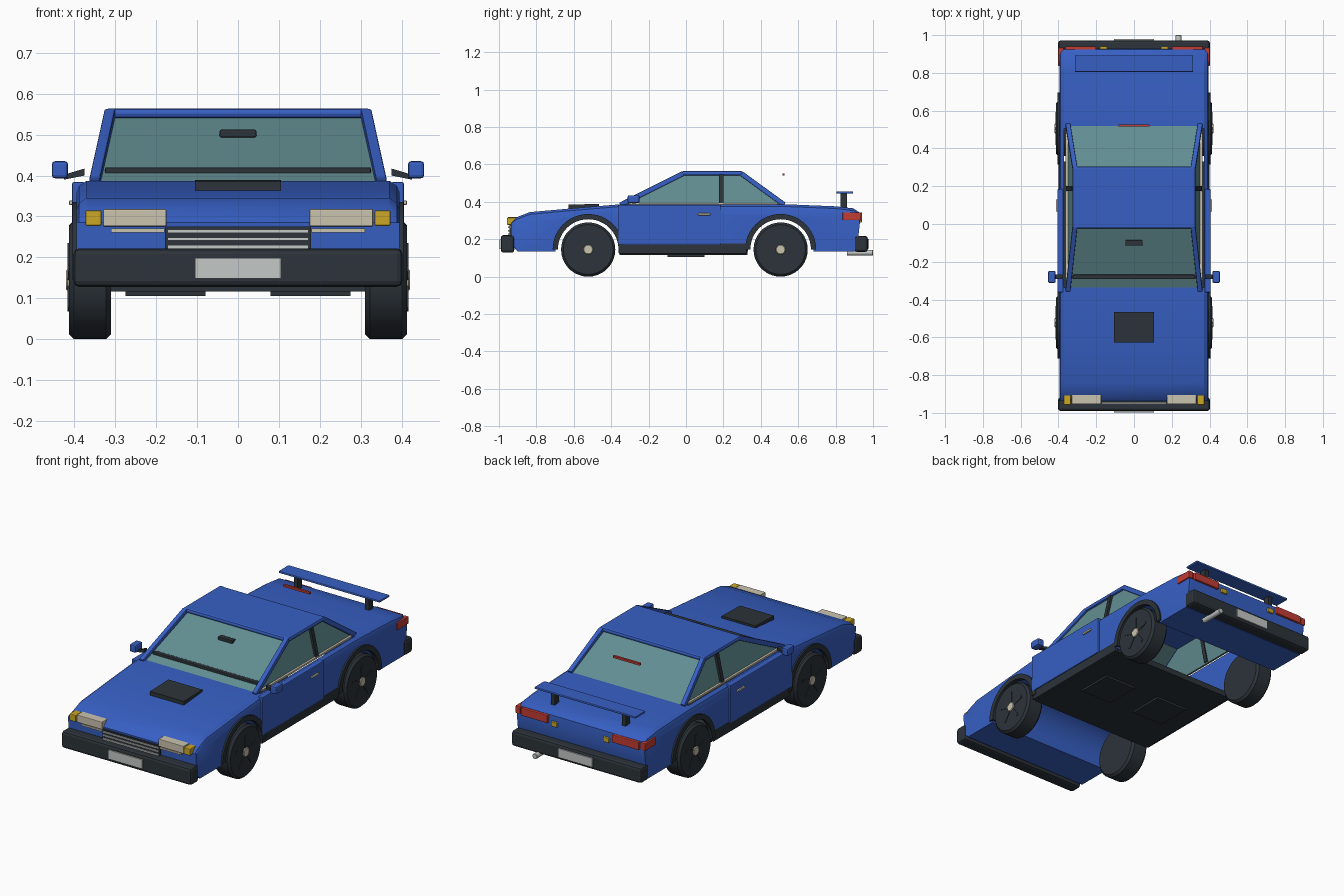
import bpy, bmesh, math
from mathutils import Vector

if "Cube" in bpy.data.objects:
    bpy.data.objects.remove(bpy.data.objects["Cube"])


def material(name, rgb):
    m = bpy.data.materials.new(name)
    m.diffuse_color = (*rgb, 1)
    m.use_nodes = True
    m.node_tree.nodes["Principled BSDF"].inputs["Base Color"].default_value = m.diffuse_color
    return m


BLUE = material("blue paint", (0.038, 0.115, 0.55))
DARK = material("dark rubber", (0.025, 0.033, 0.041))
GLASS = material("teal glass", (0.122, 0.27, 0.287))
CREAM = material("cream lamp", (0.60, 0.55, 0.43))
SILVER = material("silver plate", (0.55, 0.58, 0.57))
AMBER = material("amber lamp", (0.60, 0.39, 0.02))
RED = material("red lamp", (0.55, 0.045, 0.035))


def make(name, verts, faces, mat, bevel=0.0, smooth=False):
    me = bpy.data.meshes.new(name)
    me.from_pydata([tuple(v) for v in verts], [], faces)
    bm = bmesh.new()
    bm.from_mesh(me)
    bmesh.ops.recalc_face_normals(bm, faces=bm.faces)
    bm.to_mesh(me)
    bm.free()
    ob = bpy.data.objects.new(name, me)
    bpy.context.collection.objects.link(ob)
    me.materials.append(mat)
    if bevel:
        mod = ob.modifiers.new("bevel", 'BEVEL')
        mod.width, mod.segments = bevel, 2
    if smooth:
        bpy.ops.object.select_all(action='DESELECT')
        ob.select_set(True)
        bpy.context.view_layer.objects.active = ob
        bpy.ops.object.shade_smooth_by_angle(angle=math.radians(30))
    return ob


def loft(name, rings, mat, closed=False, **kw):
    """Skin equal-length rings; cap the ends unless the loft closes on itself."""
    n, k = len(rings[0]), len(rings)
    verts = [v for r in rings for v in r]
    faces = [(i * n + j, i * n + (j + 1) % n, (i + 1) % k * n + (j + 1) % n, (i + 1) % k * n + j)
             for i in range(k if closed else k - 1) for j in range(n)]
    if not closed:
        faces += [tuple(range(n)), tuple(range((k - 1) * n, k * n))]
    return make(name, verts, faces, mat, **kw)


def box(name, x, y, z, mat, bevel=0.0):
    rings = [[(x[0], y[0], h), (x[1], y[0], h), (x[1], y[1], h), (x[0], y[1], h)] for h in z]
    return loft(name, rings, mat, bevel=bevel)


def pair(name, x, y, z, mat, bevel=0.0):
    box(name + "_right", x, y, z, mat, bevel)
    box(name + "_left", (-x[1], -x[0]), y, z, mat, bevel)


def plate(name, pts, push, mat):
    pts = [Vector(p) for p in pts]
    return loft(name, [pts, [p + Vector(push) for p in pts]], mat)


def bar(name, a, b, w, mat, bevel=0.0):
    a, b = Vector(a), Vector(b)
    side = (b - a).cross(Vector((1, 0, 0))).normalized() * w / 2
    out = Vector((w / 2, 0, 0))
    rings = [[p + side + out, p + side - out, p - side - out, p - side + out] for p in (a, b)]
    return loft(name, rings, mat, bevel=bevel)


def rod(name, axis, centre, r, lo, hi, mat, chamfer=0.0, seg=32):
    """Cylinder along x or y with chamfered rims."""
    rings = []
    for t, rr in ((lo, r - chamfer), (lo + chamfer, r), (hi - chamfer, r), (hi, r - chamfer)):
        if not chamfer and len(rings) and t == rings[-1][0]:
            continue
        rings.append((t, rr))
    out = []
    for t, rr in rings:
        ring = []
        for i in range(seg):
            a = 2 * math.pi * i / seg
            u, v = centre[0] + rr * math.cos(a), centre[1] + rr * math.sin(a)
            ring.append((t, u, v) if axis == 'x' else (u, t, v))
        out.append(ring)
    return loft(name, out, mat, smooth=True)


AXLES = {"front": -0.523, "rear": 0.506}
HUB_Z = 0.145

# Body shell: side profile with wheel arches, lofted across with rounded shoulders
top = [(-0.90, 0.135), (-0.932, 0.17), (-0.937, 0.285), (-0.905, 0.318), (-0.835, 0.345),
       (-0.6, 0.366), (-0.35, 0.387), (0.53, 0.387), (0.80, 0.376), (0.895, 0.365),
       (0.925, 0.345), (0.93, 0.29), (0.915, 0.16), (0.90, 0.135)]
under = []
for cy in (AXLES["rear"], AXLES["front"]):
    for i in range(21):
        a = math.pi * i / 20
        under.append((cy + 0.175 * math.cos(a), max(0.135, HUB_Z + 0.175 * math.sin(a))))
    under[-21] = (under[-21][0], 0.135)
    under[-1] = (under[-1][0], 0.135)
rings = []
for x, drop in ((-0.395, 0.03), (-0.388, 0.012), (-0.37, 0), (0.37, 0), (0.388, 0.012), (0.395, 0.03)):
    rings.append([(x, y, z - drop if z > 0.3 else z) for y, z in top] + [(x, y, z) for y, z in under])
body = loft("body", rings, BLUE, smooth=True)

# Hollow the cabin
cutter = box("cabin_cutter", (-0.37, 0.37), (-0.335, 0.505), (0.08, 0.5), BLUE)
mod = body.modifiers.new("cabin", 'BOOLEAN')
mod.operation, mod.object, mod.solver = 'DIFFERENCE', cutter, 'EXACT'
bpy.context.view_layer.objects.active = body
bpy.ops.object.modifier_apply(modifier="cabin")
bpy.data.objects.remove(cutter)

# Floor, sills and doors
box("floor", (-0.385, 0.385), (-0.355, 0.33), (0.117, 0.15), DARK)
pair("floor_plate", (0.08, 0.275), (-0.1, 0.1), (0.106, 0.118), DARK)
pair("sill", (0.37, 0.4), (-0.36, 0.325), (0.122, 0.178), DARK, 0.005)
pair("door", (0.375, 0.405), (-0.362, 0.185), (0.172, 0.384), BLUE, 0.004)
pair("door_handle", (0.40, 0.413), (0.065, 0.13), (0.328, 0.339), CREAM, 0.003)

# Roof, pillars and windows
box("roof", (-0.326, 0.326), (-0.025, 0.305), (0.54, 0.564), BLUE, 0.01)
plate("windscreen", [(-0.345, -0.35, 0.378), (0.345, -0.35, 0.378), (0.30, -0.01, 0.543),
                     (-0.30, -0.01, 0.543)], (0, 0.004, -0.006), GLASS)
plate("rear_window", [(-0.345, 0.53, 0.38), (0.345, 0.53, 0.38), (0.30, 0.29, 0.546),
                      (-0.30, 0.29, 0.546)], (0, -0.004, -0.006), GLASS)
for s, tag in ((1, "right"), (-1, "left")):
    plate("side_window_" + tag, [(s * 0.352, -0.34, 0.38), (s * 0.352, 0.515, 0.38),
                                 (s * 0.312, 0.30, 0.55), (s * 0.312, -0.02, 0.55)],
          (-s * 0.006, 0, 0), GLASS)
    bar("front_pillar_" + tag, (s * 0.35, -0.352, 0.383), (s * 0.313, -0.015, 0.552), 0.026, BLUE, 0.004)
    bar("rear_pillar_" + tag, (s * 0.35, 0.525, 0.385), (s * 0.313, 0.295, 0.552), 0.026, BLUE, 0.004)
    bar("middle_pillar_" + tag, (s * 0.35, 0.188, 0.387), (s * 0.315, 0.188, 0.545), 0.024, DARK)
pair("window_trim", (0.35, 0.362), (-0.30, 0.49), (0.384, 0.394), CREAM)
box("wiper_bar", (-0.325, 0.325), (-0.292, -0.268), (0.40, 0.42), DARK, 0.004)
box("cabin_mirror", (-0.045, 0.045), (-0.115, -0.085), (0.493, 0.512), DARK, 0.004)
box("high_brake_lamp", (-0.083, 0.083), (0.515, 0.527), (0.54, 0.552), RED)

# Door mirrors
pair("mirror_shell", (0.415, 0.455), (-0.312, -0.248), (0.393, 0.435), BLUE, 0.008)
for s, tag in ((1, "right"), (-1, "left")):
    plate("mirror_arm_" + tag, [(s * 0.375, -0.29, 0.40), (s * 0.425, -0.29, 0.39),
                                (s * 0.425, -0.29, 0.402), (s * 0.375, -0.29, 0.417)],
          (0, 0.022, 0), DARK)

# Hood scoop and rear wing
plate("hood_scoop", [(0.105, -0.628, 0.355), (0.105, -0.465, 0.365), (0.105, -0.465, 0.389),
                     (0.105, -0.628, 0.385)], (-0.21, 0, 0), DARK)
box("wing", (-0.313, 0.313), (0.805, 0.893), (0.444, 0.456), BLUE, 0.004)
pair("wing_strut", (0.208, 0.232), (0.825, 0.862), (0.365, 0.446), DARK)

# Bumpers and plates
box("front_bumper", (-0.402, 0.402), (-0.99, -0.918), (0.128, 0.222), DARK, 0.014)
box("rear_bumper", (-0.402, 0.402), (0.90, 0.972), (0.132, 0.218), DARK, 0.014)
box("front_plate", (-0.105, 0.105), (-0.997, -0.985), (0.148, 0.199), SILVER)
box("rear_plate", (-0.105, 0.105), (0.967, 0.979), (0.15, 0.2), SILVER)

# Grille and lamps
box("grille", (-0.178, 0.178), (-0.945, -0.925), (0.212, 0.276), DARK)
for i, z in enumerate((0.226, 0.245, 0.264)):
    box("grille_bar_%d" % i, (-0.172, 0.172), (-0.952, -0.94), (z - 0.004, z + 0.004), SILVER)
pair("headlamp", (0.175, 0.33), (-0.953, -0.90), (0.276, 0.318), CREAM, 0.003)
pair("lower_lamp", (0.18, 0.31), (-0.946, -0.925), (0.261, 0.27), CREAM)
pair("front_indicator", (0.334, 0.373), (-0.957, -0.90), (0.277, 0.315), AMBER, 0.004)
pair("tail_lamp", (0.20, 0.365), (0.90, 0.941), (0.30, 0.344), RED, 0.004)
pair("corner_tail_lamp", (0.372, 0.402), (0.837, 0.934), (0.302, 0.344), RED, 0.004)
pair("rear_indicator", (0.142, 0.18), (0.90, 0.94), (0.29, 0.316), AMBER, 0.003)
rod("exhaust", 'y', (0.236, 0.128), 0.015, 0.86, 1.0, SILVER, 0.002, 16)

# Wheels and arch flares
for pos, cy in AXLES.items():
    for s, side in ((1, "right"), (-1, "left")):
        tag = pos + "_" + side
        lo, hi = sorted((s * 0.31, s * 0.413))
        rod("wheel_" + tag, 'x', (cy, HUB_Z), 0.145, lo, hi, DARK, 0.012, 36)
        lo, hi = sorted((s * 0.40, s * 0.42))
        rod("hub_" + tag, 'x', (cy, HUB_Z), 0.026, lo, hi, CREAM, 0.003, 12)
        for i in range(5):
            a = math.pi / 2 + i * 2 * math.pi / 5
            d, e = Vector((0, math.cos(a), math.sin(a))), Vector((0, -math.sin(a), math.cos(a))) * 0.008
            c = Vector((s * 0.412, cy, HUB_Z))
            plate("spoke_%s_%d" % (tag, i), [c + d * 0.025 - e, c + d * 0.09 - e, c + d * 0.09 + e,
                                             c + d * 0.025 + e], (s * 0.004, 0, 0), DARK)
        arcs = []
        for i in range(25):
            a = math.pi * i / 24
            arcs.append([(s * x, cy + r * math.cos(a), HUB_Z + r * math.sin(a))
                         for r, x in ((0.162, 0.38), (0.162, 0.404), (0.19, 0.404), (0.19, 0.38))])
        loft("arch_flare_" + tag, arcs, DARK, smooth=True)
